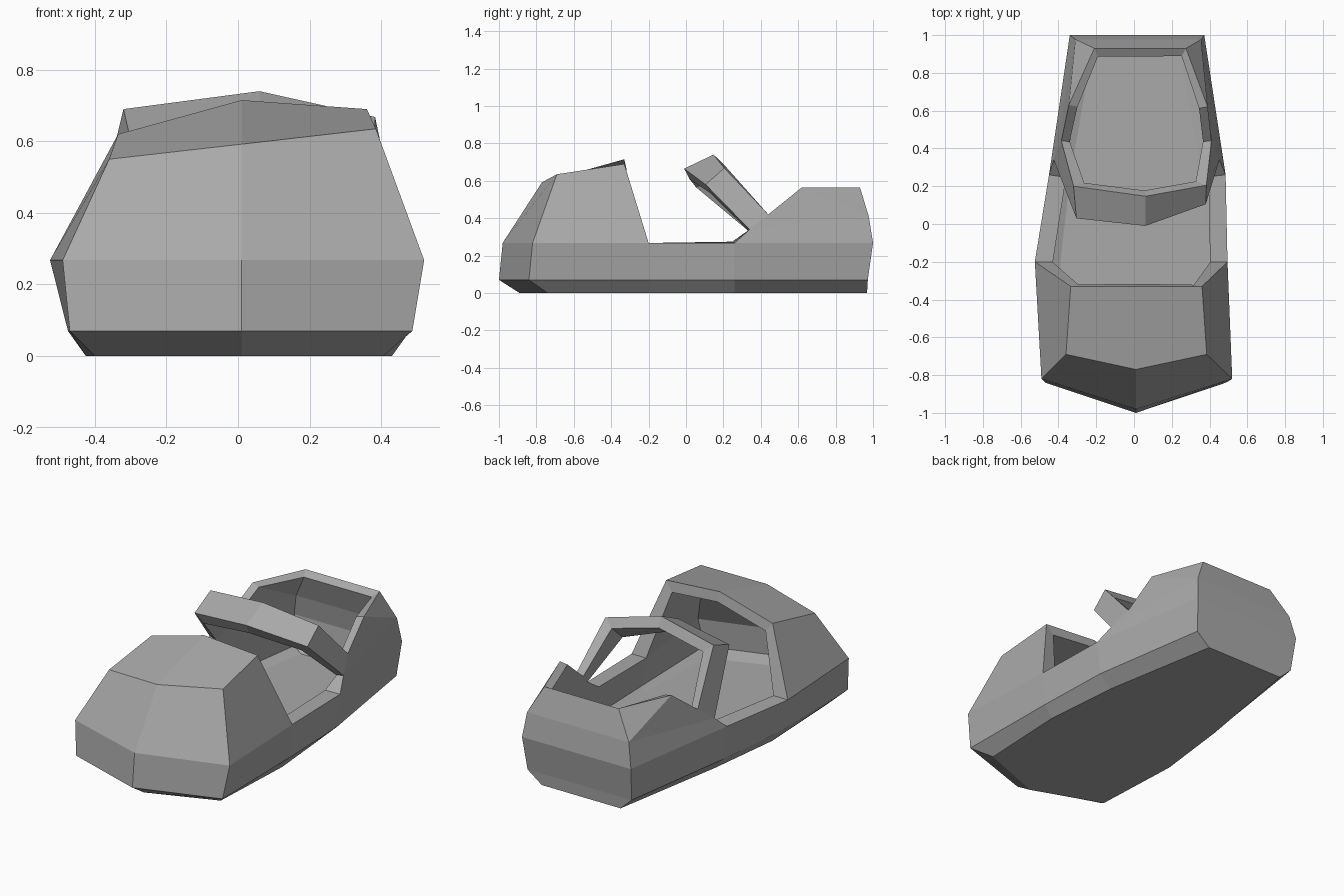
import bpy
import bmesh

cube = bpy.data.objects.get("Cube")
if cube:
    bpy.data.objects.remove(cube, do_unlink=True)


def make_material(name, value):
    mat = bpy.data.materials.new(name)
    mat.use_nodes = True
    colour = (value, value, value, 1)
    mat.diffuse_color = colour
    mat.node_tree.nodes["Principled BSDF"].inputs["Base Color"].default_value = colour
    return mat


bm = bmesh.new()
weights = bm.verts.layers.deform.verify()


def path(*points):
    return [bm.verts.new(p) for p in points]


def face(*verts):
    return bm.faces.new(verts)


def bridge(lower, upper):
    """Join two closed loops of equal length with quads."""
    for i in range(len(lower)):
        j = (i + 1) % len(lower)
        face(lower[i], lower[j], upper[j], upper[i])


def ring(z, tip, corner, heel, left, right):
    """Closed outline: toe tip, left side to the heel, right side back to the toe."""
    ys = (corner, -.2, .26, heel)
    side_l = [(x, y, z) for x, y in zip(left, ys)]
    side_r = [(x, y, z) for x, y in zip(right, ys)]
    return path((.01, tip, z), *side_l, *reversed(side_r))


def set_thickness(verts, share):
    for v in verts:
        v[weights][0] = share


# Sole and lower wall
ground = ring(0, -.89, -.74, .968, (.405, .43, .39, .265), (-.40, -.425, -.37, -.25))
welt = ring(.07, -1, -.84, .972, (.487, .48, .465, .355), (-.47, -.475, -.43, -.325))
wall = ring(.268, -.98, -.82, 1, (.52, .495, .485, .372), (-.49, -.525, -.45, -.34))
face(*reversed(ground))
bridge(ground, welt)
bridge(welt, wall)
tip, corner_l, mid_l, waist_l, heel_l, heel_r, waist_r, mid_r, corner_r = wall

# Toe cap
low_l, low_m, low_r = path((.385, -.69, .635), (.01, -.77, .592), (-.36, -.69, .55))
top_l, top_m, top_r = path((.36, -.33, .69), (.01, -.33, .715), (-.335, -.33, .62))
face(tip, corner_l, low_l, low_m)
face(corner_r, tip, low_m, low_r)
face(corner_l, mid_l, top_l, low_l)
face(mid_r, corner_r, low_r, top_r)
face(low_m, low_l, top_l, top_m)
face(low_r, low_m, top_m, top_r)

# Heel cup
foot_l, back_l, rim_l = path((.452, .34, .34), (.41, .44, .42), (.39, .62, .565))
foot_r, back_r, rim_r = path((-.425, .34, .34), (-.385, .44, .42), (-.345, .63, .565))
band_l, band_r = path((.355, .977, .41), (-.31, .977, .41))
crest_l, crest_r = path((.275, .93, .565), (-.21, .93, .565))
face(waist_l, heel_l, band_l, foot_l)
face(heel_r, waist_r, foot_r, band_r)
face(foot_l, band_l, rim_l, back_l)
face(band_l, crest_l, rim_l)
face(band_r, foot_r, back_r, rim_r)
face(crest_r, band_r, rim_r)
face(heel_l, heel_r, band_r, band_l)
face(band_l, band_r, crest_r, crest_l)

# Instep strap
front = [foot_l, *path((.38, .105, .58), (.06, -.01, .665), (-.305, .03, .625)), foot_r]
rear = [back_l, *path((.383, .205, .668), (.06, .147, .74), (-.32, .2, .69)), back_r]
for i in range(len(front) - 1):
    face(front[i], rear[i], rear[i + 1], front[i + 1])

# Thin heel, thicker strap and sole, thickest at the side openings
set_thickness(bm.verts, .5)
set_thickness(front[1:-1] + rear[1:-1], .7)
set_thickness((top_l, top_m, top_r), .65)
set_thickness(ground, .8)
set_thickness((mid_l, mid_r, waist_l, waist_r), 1)

mesh = bpy.data.meshes.new("shoe_shell")
bm.to_mesh(mesh)
bm.free()
shoe = bpy.data.objects.new("shoe_shell", mesh)
bpy.context.collection.objects.link(shoe)
shoe.vertex_groups.new(name="wall_thickness")
mesh.materials.append(make_material("plain_grey", .4))

# Wall thickness, grown inwards
thick = shoe.modifiers.new("thickness", 'SOLIDIFY')
thick.thickness = .09
thick.offset = -1
thick.use_even_offset = True
thick.vertex_group = "wall_thickness"
